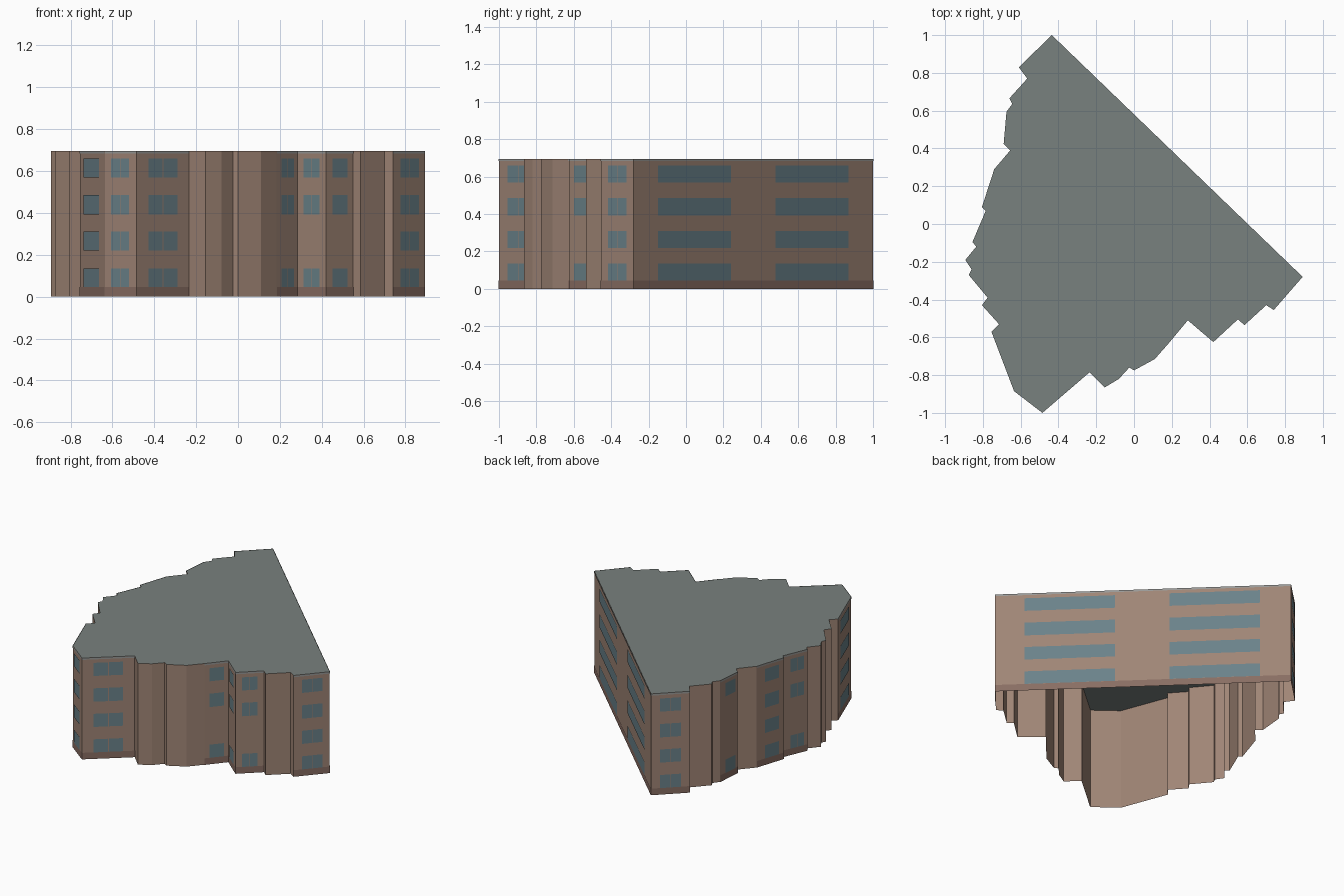
import bpy
from mathutils import Vector

if "Cube" in bpy.data.objects:
    bpy.data.objects.remove(bpy.data.objects["Cube"])

H = 0.695
# Footprint, counter-clockwise seen from above
PLAN = [(-.435, 1), (-.61, .83), (-.565, .77), (-.66, .665), (-.645, .635), (-.675, .595),
        (-.69, .425), (-.655, .39), (-.74, .29), (-.805, .09), (-.785, .07), (-.855, -.095),
        (-.835, -.12), (-.893, -.19), (-.86, -.24), (-.875, -.27), (-.775, -.39), (-.805, -.43),
        (-.715, -.53), (-.755, -.57), (-.635, -.885), (-.485, -1), (-.235, -.785), (-.155, -.865),
        (-.08, -.82), (-.025, -.76), (0, -.775), (.11, -.715), (.185, -.63), (.285, -.51),
        (.42, -.625), (.55, -.505), (.585, -.535), (.70, -.43), (.74, -.455), (.893, -.28)]
FLOORS = [(.045, .135), (.22, .31), (.393, .485), (.57, .66)]
ALL, NO_SECOND, ENDS = (0, 1, 2, 3), (0, 2, 3), (0, 3)
# Wall index: list of (start, end along wall, panes, floors)
WINDOWS = {0: [(.23, .77, 2, ALL)], 5: [(.3, .85, 2, ENDS)], 8: [(.3, .82, 1, ALL)],
           10: [(.3, .85, 2, NO_SECOND)], 19: [(.17, .79, 1, ALL)], 20: [(.2, .78, 2, ALL)],
           21: [(.22, .78, 2, ALL)], 28: [(.2, .8, 2, NO_SECOND)],
           29: [(.22, .78, 2, NO_SECOND)], 30: [(.23, .77, 2, NO_SECOND)],
           34: [(.23, .8, 2, ALL)], 35: [(.1, .406, 1, ALL), (.59, .895, 1, ALL)]}


def material(name, rgb):
    m = bpy.data.materials.new(name)
    m.diffuse_color = (*rgb, 1)
    m.use_nodes = True
    m.node_tree.nodes["Principled BSDF"].inputs["Base Color"].default_value = m.diffuse_color
    return m


def mesh_object(name, verts, faces, mat):
    me = bpy.data.meshes.new(name)
    me.from_pydata(verts, [], faces)
    me.materials.append(mat)
    ob = bpy.data.objects.new(name, me)
    bpy.context.collection.objects.link(ob)
    return ob


def panels(name, rects, mat):
    """Flat panels on walls: (wall, start, end, z0, z1, offset)."""
    verts, faces = [], []
    for i, t0, t1, z0, z1, off in rects:
        p, q = Vector(PLAN[i]), Vector(PLAN[(i + 1) % len(PLAN)])
        d = (q - p).normalized()
        out = Vector((d.y, -d.x)) * off
        a, b = p.lerp(q, t0) + out, p.lerp(q, t1) + out
        k = len(verts)
        verts += [(*a, z0), (*b, z0), (*b, z1), (*a, z1)]
        faces.append((k, k + 1, k + 2, k + 3))
    return mesh_object(name, verts, faces, mat)


brick = material("brick", (.35, .235, .18))
dark_brick = material("dark_brick", (.25, .155, .125))
glass = material("glass", (.145, .225, .255))
roof_grey = material("roof_grey", (.19, .22, .21))
trim_grey = material("trim_grey", (.32, .32, .31))

# Outer walls, open underneath
n = len(PLAN)
mesh_object("walls", [(x, y, z) for z in (0, H) for x, y in PLAN],
            [(i, (i + 1) % n, n + (i + 1) % n, n + i) for i in range(n)], brick)

# Flat roof
mesh_object("roof", [(x, y, H) for x, y in PLAN], [tuple(range(n))], roof_grey)

# Plinth and roof edge strips on the walls with windows
panels("plinth", [(i, 0, 1, 0, .045, .002) for i in WINDOWS], dark_brick)
panels("roof_edge", [(i, 0, 1, H - .012, H, .002) for i in WINDOWS], trim_grey)

# Window panes, floor by floor
rects = []
for wall, rows in WINDOWS.items():
    for t0, t1, panes, floors in rows:
        gap = .025 * (t1 - t0) if panes > 1 else 0
        w = (t1 - t0 - gap * (panes - 1)) / panes
        for f in floors:
            for k in range(panes):
                s = t0 + k * (w + gap)
                rects.append((wall, s, s + w, *FLOORS[f], .003))
panels("windows", rects, glass)
